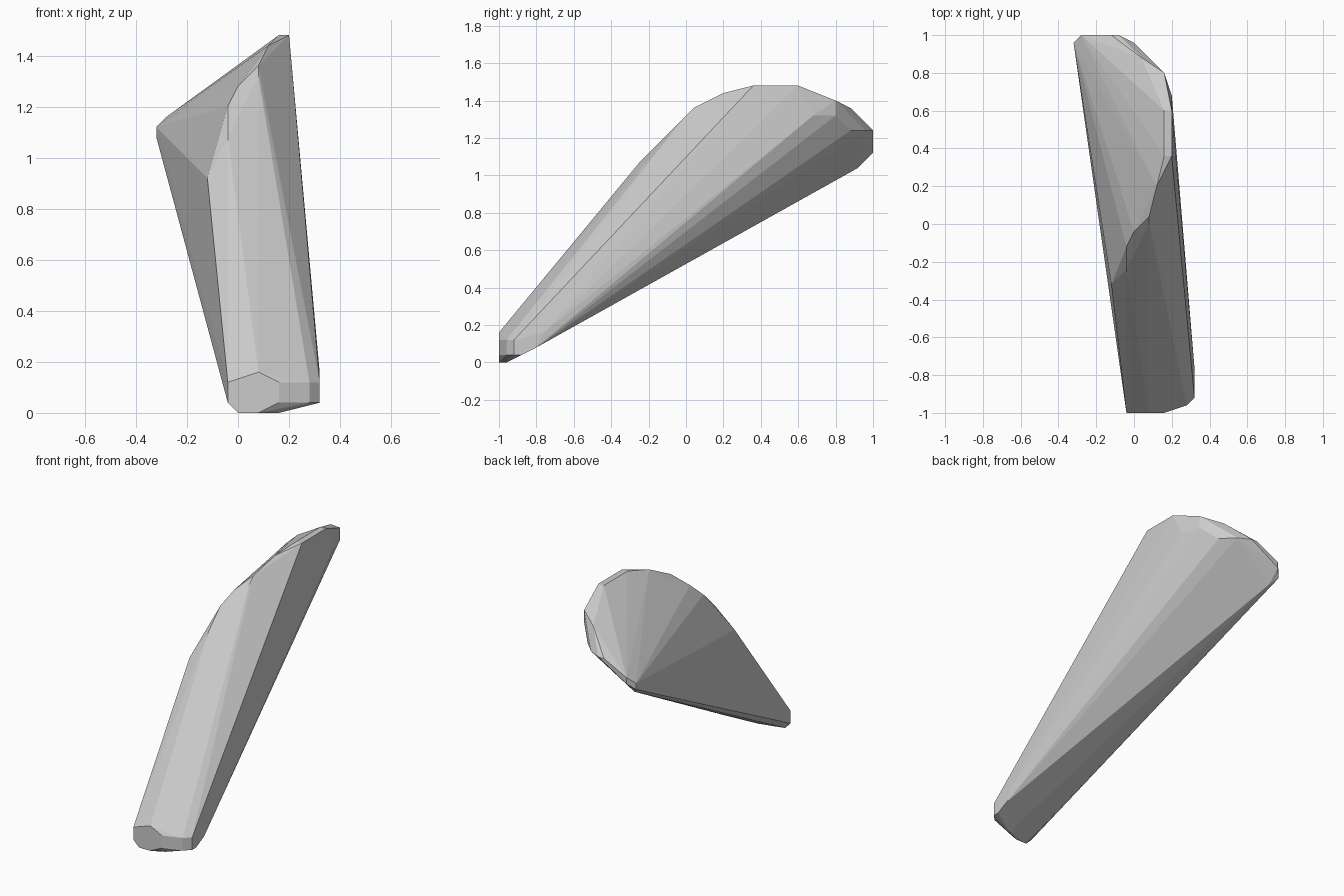
import bpy, bmesh

if "Cube" in bpy.data.objects:
    bpy.data.objects.remove(bpy.data.objects["Cube"])

# Narrow foot: front octagon, then the rounded right corner
foot = [(-.04, -1, .04), (-.04, -1, .12), (.08, -1, .16), (.16, -1, .12), (.16, -1, .04),
        (.08, -1, 0), (0, -1, 0), (.16, -.96, 0),
        (.28, -.96, .04), (.28, -.96, .12), (.32, -.92, .04), (.32, -.92, .12),
        (.32, -.88, .04), (.32, -.8, .08), (.32, -.76, .16), (.28, -.88, .2)]

# Curved rim of the wide end, front to back
rim = [(-.12, -.32, .92), (-.04, -.24, 1.08), (-.04, -.12, 1.2), (0, -.04, 1.28),
       (.08, 0, 1.32), (.08, .04, 1.36), (.12, .2, 1.44), (.16, .36, 1.48), (.2, .36, 1.48),
       (.16, .6, 1.48), (.2, .6, 1.48), (.2, .68, 1.32), (.16, .8, 1.32), (.16, .8, 1.4),
       (.04, .88, 1.36), (.08, .88, 1.24), (0, .96, 1.24)]

# Back tip
tip = [(-.08, 1, 1.24), (-.12, 1, 1.24), (-.28, 1, 1.16), (-.28, 1, 1.12),
       (-.32, .96, 1.12), (-.32, .96, 1.08), (-.28, .92, 1.04)]

# Wrap the three sections in one faceted convex skin
bm = bmesh.new()
for p in foot + rim + tip:
    bm.verts.new(p)
res = bmesh.ops.convex_hull(bm, input=bm.verts[:])
loose = [v for v in bm.verts if not v.link_faces]
bmesh.ops.delete(bm, geom=loose, context='VERTS')
bmesh.ops.dissolve_limit(bm, angle_limit=0.01, verts=bm.verts[:], edges=bm.edges[:])
bmesh.ops.recalc_face_normals(bm, faces=bm.faces[:])
mesh = bpy.data.meshes.new("tapered_shard")
bm.to_mesh(mesh)
bm.free()

mat = bpy.data.materials.new("light grey")
mat.diffuse_color = (.6, .6, .6, 1)
mat.use_nodes = True
mat.node_tree.nodes["Principled BSDF"].inputs["Base Color"].default_value = mat.diffuse_color
mesh.materials.append(mat)
shard = bpy.data.objects.new("tapered_shard", mesh)
bpy.context.collection.objects.link(shard)
